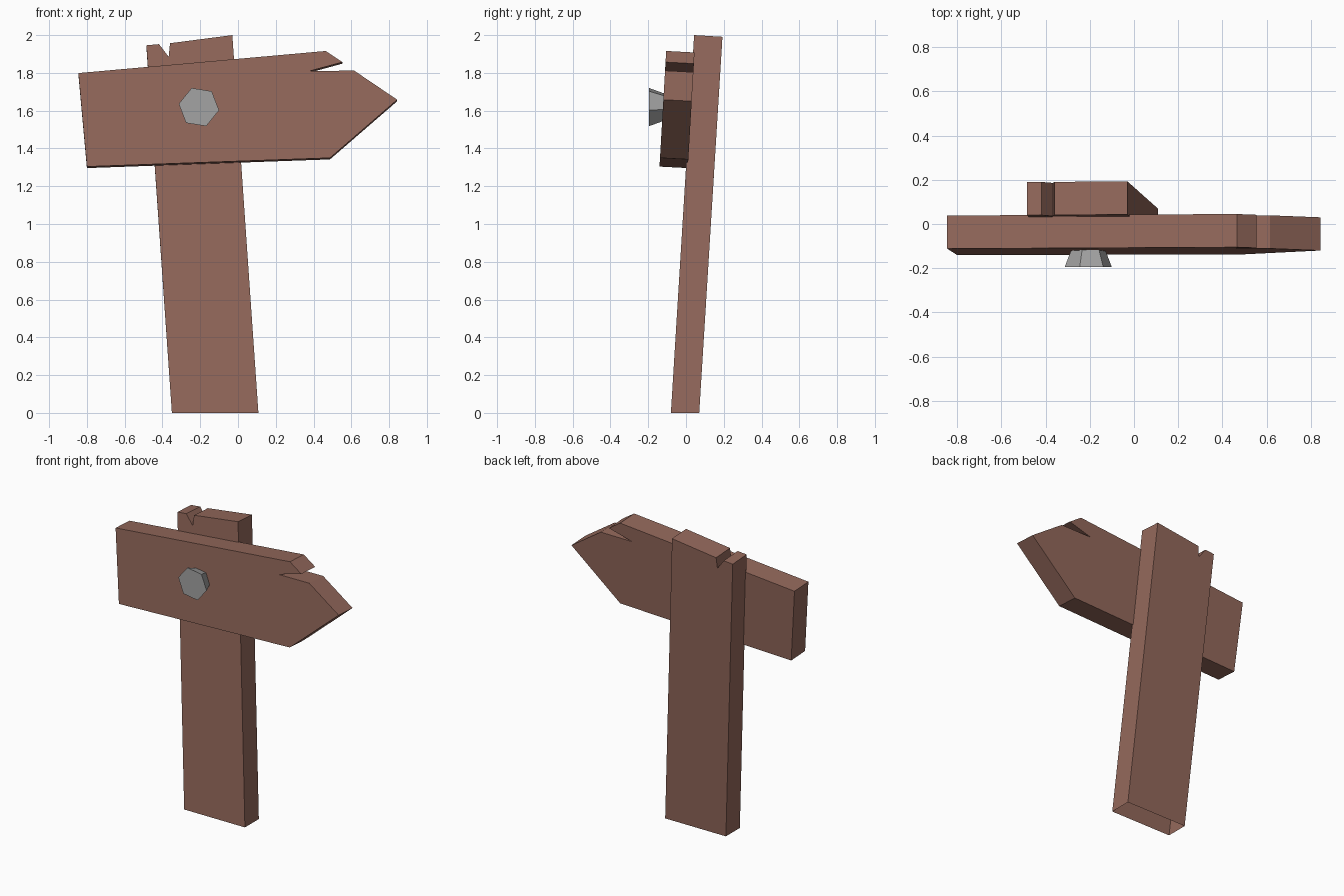
import bpy, bmesh, math

if "Cube" in bpy.data.objects:
    bpy.data.objects.remove(bpy.data.objects["Cube"])


def material(name, rgb):
    m = bpy.data.materials.new(name)
    m.diffuse_color = (*rgb, 1)
    m.use_nodes = True
    m.node_tree.nodes["Principled BSDF"].inputs["Base Color"].default_value = m.diffuse_color
    return m


wood = material("brown wood", (0.295, 0.140, 0.106))
metal = material("grey metal", (0.37, 0.37, 0.37))


def loft(name, front, back, mat, open_floor=False):
    """Solid between two matching outlines of (x, y, z) points."""
    bm = bmesh.new()
    f = [bm.verts.new(p) for p in front]
    b = [bm.verts.new(p) for p in back]
    bm.faces.new(f)
    bm.faces.new(b[::-1])
    n = len(f)
    for i in range(n):
        j = (i + 1) % n
        bm.faces.new((f[j], f[i], b[i], b[j]))
    bmesh.ops.recalc_face_normals(bm, faces=bm.faces)
    if open_floor:
        floor = [q for q in bm.faces if all(v.co.z < 0.001 for v in q.verts)]
        bmesh.ops.delete(bm, geom=floor, context='FACES_ONLY')
    mesh = bpy.data.meshes.new(name)
    bm.to_mesh(mesh)
    bm.free()
    mesh.materials.append(mat)
    obj = bpy.data.objects.new(name, mesh)
    bpy.context.collection.objects.link(obj)
    return obj


def plank(name, outline, y0, lean, drop, mat, **kw):
    """Front outline in x, z, leaning back with height, 0.15 thick."""
    front = [(x, y0 + lean * z, z) for x, z in outline]
    back = [(x, y + 0.15, max(0, z - drop)) for x, y, z in front]
    return loft(name, front, back, mat, **kw)


# Leaning post with a split top and no underside
plank("post", [(-0.35, 0), (0.108, 0), (-0.03, 2.0), (-0.36, 1.957),
               (-0.367, 1.885), (-0.418, 1.952), (-0.485, 1.946)],
      -0.08, 0.0615, 0.009, wood, open_floor=True)

# Arrow board with a splintered upper edge
plank("arrow_board", [(-0.80, 1.304), (0.487, 1.35), (0.843, 1.658),
                      (0.615, 1.812), (0.38, 1.81), (0.553, 1.857),
                      (0.465, 1.916), (-0.845, 1.799)],
      -0.216, 0.058, 0.008, wood)


# Six-sided bolt head, widening toward the front
def hexagon(r, y):
    return [(-0.207 + r * math.cos(a), y, 1.619 + r * math.sin(a))
            for a in (math.radians(-9 + 60 * k) for k in range(6))]


loft("bolt", hexagon(0.108, -0.195), hexagon(0.073, -0.105), metal)
